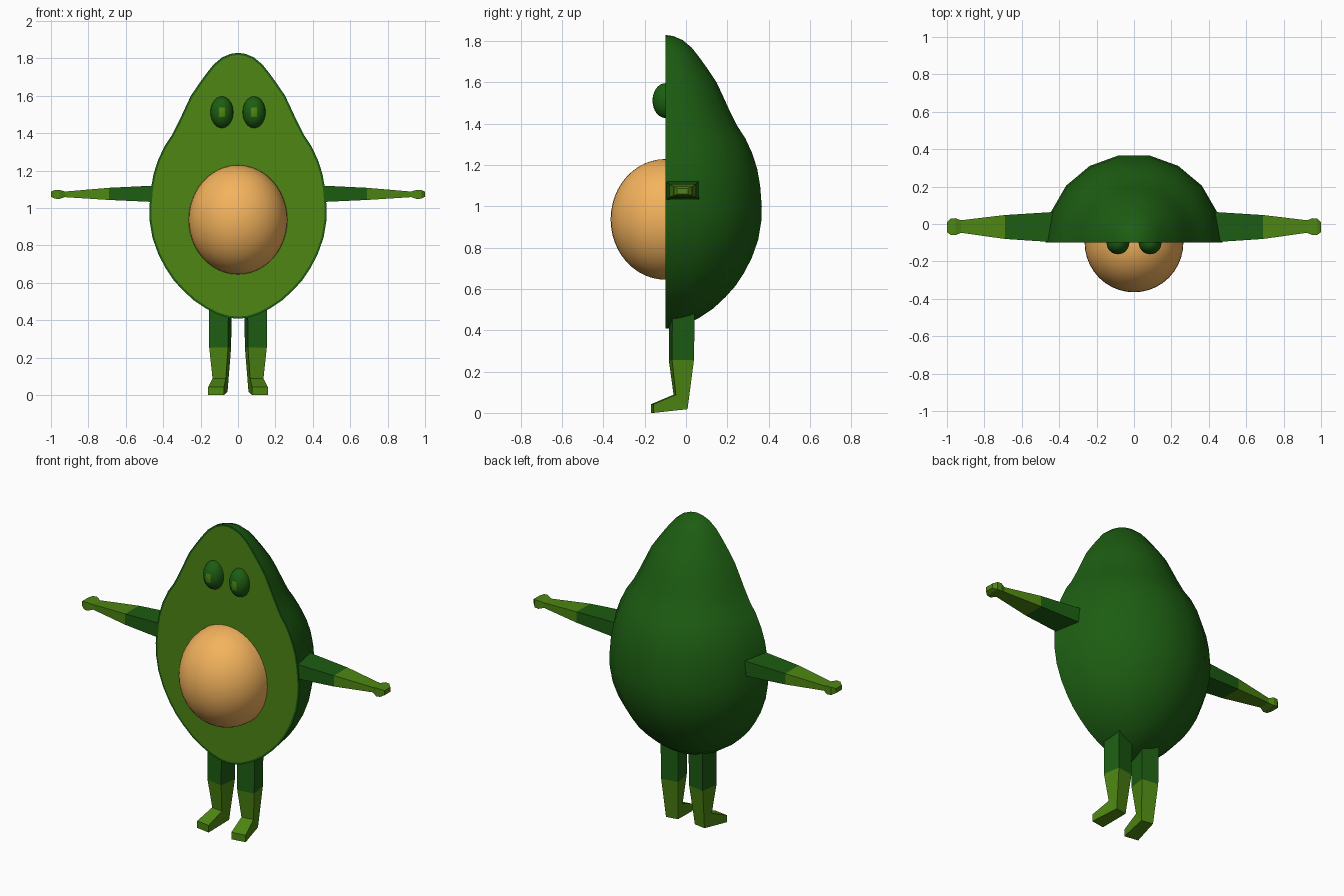
import bpy, bmesh
from math import sin, cos, pi, radians
from mathutils import Vector, Matrix

if "Cube" in bpy.data.objects:
    bpy.data.objects.remove(bpy.data.objects["Cube"])


def material(name, rgb):
    m = bpy.data.materials.new(name)
    m.diffuse_color = (*rgb, 1)
    m.use_nodes = True
    m.node_tree.nodes["Principled BSDF"].inputs["Base Color"].default_value = m.diffuse_color
    return m


SKIN = material("dark_green", (0.012, 0.11, 0.006))
FLESH = material("light_green", (0.075, 0.24, 0.006))
SEED = material("tan", (0.9, 0.45, 0.11))


def finish(name, bm, mats, smooth=False):
    me = bpy.data.meshes.new(name)
    bmesh.ops.recalc_face_normals(bm, faces=bm.faces[:])
    bm.to_mesh(me)
    bm.free()
    ob = bpy.data.objects.new(name, me)
    bpy.context.collection.objects.link(ob)
    for m in mats:
        me.materials.append(m)
    if smooth:
        bpy.ops.object.select_all(action='DESELECT')
        ob.select_set(True)
        bpy.context.view_layer.objects.active = ob
        bpy.ops.object.shade_smooth_by_angle(angle=radians(42))
    return ob


def limb(name, rings, side):
    """Four-sided tube through rings; dark first section, light after it."""
    bm = bmesh.new()
    loops = [[bm.verts.new((side * x, y, z)) for x, y, z in r] for r in rings]
    for k, (a, b) in enumerate(zip(loops, loops[1:])):
        for i in range(4):
            j = (i + 1) % 4
            bm.faces.new((a[i], a[j], b[j], b[i])).material_index = int(k > 0)
    bm.faces.new(loops[0])
    bm.faces.new(loops[-1]).material_index = 1
    finish(name, bm, [SKIN, FLESH])


# Body: half lathe with a flat, rimmed front
FRONT = -0.10
profile = [(0.05, 0.413), (0.105, 0.43), (0.17, 0.462), (0.235, 0.505), (0.295, 0.56),
           (0.345, 0.615), (0.385, 0.675), (0.425, 0.75), (0.457, 0.84), (0.472, 0.93),
           (0.474, 1.0), (0.466, 1.1), (0.452, 1.18), (0.428, 1.255), (0.393, 1.33),
           (0.353, 1.39), (0.315, 1.465), (0.285, 1.53), (0.252, 1.6), (0.208, 1.665),
           (0.168, 1.72), (0.13, 1.768), (0.085, 1.805), (0.04, 1.824)]
bm = bmesh.new()
bottom = bm.verts.new((0, FRONT, 0.408))
top = bm.verts.new((0, FRONT, 1.83))
N = 9
rows = [[bm.verts.new((r * cos(pi * i / N), FRONT + r * sin(pi * i / N), z))
         for i in range(N + 1)] for r, z in profile]
for i in range(N):
    bm.faces.new((bottom, rows[0][i + 1], rows[0][i]))
    bm.faces.new((top, rows[-1][i], rows[-1][i + 1]))
    for a, b in zip(rows, rows[1:]):
        bm.faces.new((a[i], a[i + 1], b[i + 1], b[i]))
cut = bm.faces.new([bottom] + [r[0] for r in rows] + [top] + [r[-1] for r in reversed(rows)])
bmesh.ops.recalc_face_normals(bm, faces=bm.faces[:])
bmesh.ops.inset_region(bm, faces=[cut], thickness=0.011, use_even_offset=True)
cut.material_index = 1
finish("body", bm, [SKIN, FLESH], True)


def half_ball(name, centre, radii, mats, segs, rings):
    """Front half of an ellipsoid, open where it meets the flat front."""
    bm = bmesh.new()
    bmesh.ops.create_uvsphere(bm, u_segments=segs, v_segments=rings, radius=1)
    back = [v for v in bm.verts if v.co.y > 0.01]
    bmesh.ops.delete(bm, geom=back, context='VERTS')
    if len(mats) > 1:  # pupil patch at the front of the eye
        for f in bm.faces:
            c = f.calc_center_median()
            if abs(c.x) < 0.25 and abs(c.z) < 0.3 and c.y < 0:
                f.material_index = 1
    bmesh.ops.transform(bm, verts=bm.verts[:],
                        matrix=Matrix.Translation(centre) @ Matrix.Diagonal((*radii, 1)))
    finish(name, bm, mats, True)


# Seed
half_ball("seed", Vector((0, FRONT, 0.937)), (0.264, 0.265, 0.292), [SEED], 40, 24)

# Arm stations: x, y range, z range
arm = [(0.40, -0.099, 0.066, 1.030, 1.122), (0.69, -0.080, 0.048, 1.043, 1.108),
       (0.925, -0.047, 0.020, 1.058, 1.088), (0.955, -0.060, 0.031, 1.048, 1.097),
       (0.980, -0.058, 0.029, 1.050, 1.096), (1.0, -0.043, 0.010, 1.060, 1.087)]
arm_rings = [[(x, a, c), (x, b, c), (x, b, d), (x, a, d)] for x, a, b, c, d in arm]

# Leg stations: half width, front (y, z), back (y, z), relative to the leg axis
leg = [(0.053, (-0.055, 0.50), (0.055, 0.50)), (0.051, (-0.056, 0.255), (0.051, 0.255)),
       (0.036, (-0.035, 0.088), (0.022, 0.018)), (0.043, (-0.145, 0.042), (-0.145, 0.0))]
turn = Matrix.Translation((0.095, -0.02, 0)) @ Matrix.Rotation(radians(9), 4, 'Z')
leg_rings = [[turn @ Vector(p) for p in ((-w, *f), (w, *f), (w, *b), (-w, *b))]
             for w, f, b in leg]

# Mirrored pairs
for side, label in ((-1, "left"), (1, "right")):
    limb(label + "_arm", arm_rings, side)
    limb(label + "_leg", leg_rings, side)
    half_ball(label + "_eye", Vector((side * 0.086, FRONT, 1.512)),
              (0.061, 0.062, 0.084), [SKIN, FLESH], 24, 20)
